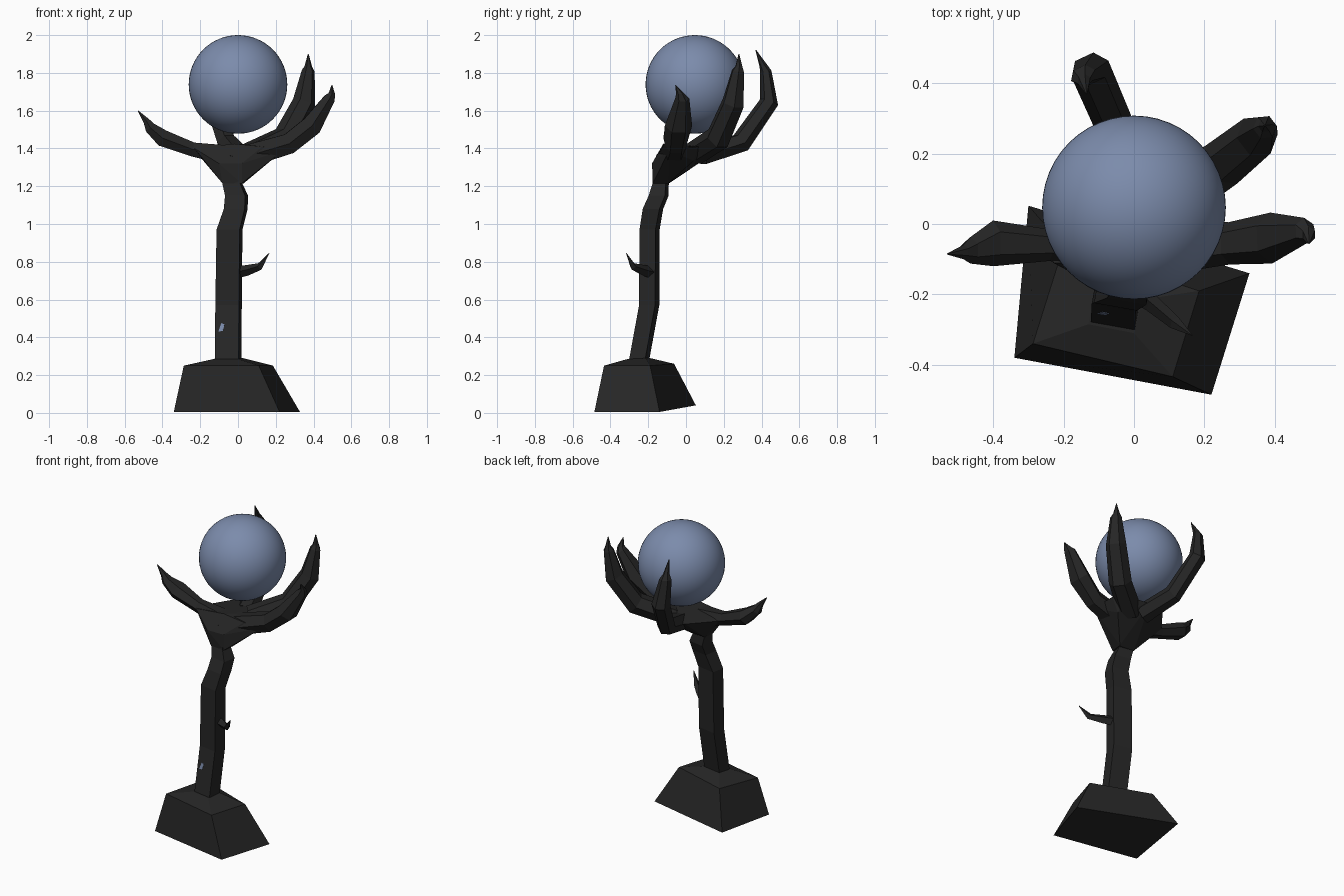
import bpy, bmesh, math
from mathutils import Vector


def material(name, rgb):
    m = bpy.data.materials.new(name)
    m.diffuse_color = (*rgb, 1)
    return m


DARK = material("charcoal", (0.019, 0.019, 0.019))
BLUE = material("slate_blue", (0.2, 0.26, 0.41))


def finish(bm, name, mat):
    bmesh.ops.recalc_face_normals(bm, faces=bm.faces)
    me = bpy.data.meshes.new(name)
    bm.to_mesh(me)
    bm.free()
    me.materials.append(mat)
    ob = bpy.data.objects.new(name, me)
    bpy.context.collection.objects.link(ob)
    return ob


def loft(name, rings, mat=DARK):
    """Skin a list of equal-sized point rings and cap both ends."""
    bm = bmesh.new()
    rows = [[bm.verts.new(p) for p in r] for r in rings]
    n = len(rows[0])
    for a, b in zip(rows, rows[1:]):
        for i in range(n):
            j = (i + 1) % n
            bm.faces.new((a[i], a[j], b[j], b[i]))
    bm.faces.new(rows[0])
    bm.faces.new(rows[-1])
    return finish(bm, name, mat)


def limb(name, stations, sides=6):
    """Tapered branch; stations are x, y, z, width, thickness."""
    pts = [Vector(s[:3]) for s in stations]
    run = pts[-1] - pts[0]
    side = Vector((-run.y, run.x, 0)).normalized()
    rings = []
    for k, s in enumerate(stations):
        t = (pts[min(k + 1, len(pts) - 1)] - pts[max(k - 1, 0)]).normalized()
        up = t.cross(side).normalized()
        rings.append([pts[k]
                      + side * (s[3] / 2 * math.cos(2 * math.pi * i / sides))
                      + up * (s[4] * 0.57 * math.sin(2 * math.pi * i / sides))
                      for i in range(sides)])
    return loft(name, rings)


# Base: skewed block with a sloping top
loft("base_block", [
    [(-0.34, -0.38, 0.005), (0.22, -0.485, 0.005), (0.328, -0.14, 0.005), (-0.30, 0.052, 0.04)],
    [(-0.287, -0.34, 0.25), (0.11, -0.434, 0.25), (0.185, -0.19, 0.25), (-0.20, -0.063, 0.26)],
    [(-0.13, -0.285, 0.285), (0.0, -0.31, 0.285), (0.025, -0.215, 0.29), (-0.11, -0.19, 0.29)],
])

# Trunk: turned square post with bends
U, N = Vector((0.984, -0.176, 0)), Vector((-0.176, -0.984, 0))
rings = []
for x, y, z, w, d in [(-0.053, -0.25, 0.27, 0.127, 0.086), (-0.05, -0.195, 0.57, 0.127, 0.086),
                      (-0.045, -0.193, 0.97, 0.124, 0.086), (-0.012, -0.175, 1.08, 0.112, 0.09),
                      (-0.008, -0.145, 1.15, 0.108, 0.088), (-0.03, -0.134, 1.215, 0.095, 0.07),
                      (-0.03, -0.12, 1.32, 0.12, 0.09)]:
    c = Vector((x, y, z))
    rings.append([c + U * (a * w / 2) + N * (b * d / 2)
                  for a, b in ((-1, 1), (1, 1), (1, -1), (-1, -1))])
loft("trunk", rings)

# Small blue chip on the trunk front
chip = []
for off in (0.038, 0.0445):
    chip.append([Vector((-0.052, -0.25 + 0.183 * (z - 0.27), z)) + N * off + U * s
                 for s, z in ((-0.045, 0.43), (-0.02, 0.435), (-0.012, 0.47), (-0.03, 0.475))])
loft("trunk_chip", chip, BLUE)

# Thorn on the trunk
limb("thorn", [(0.0, -0.19, 0.745, 0.06, 0.055), (0.05, -0.225, 0.755, 0.05, 0.05),
               (0.115, -0.28, 0.775, 0.038, 0.035), (0.165, -0.316, 0.845, 0.003, 0.003)], 4)

# Palm: faceted cup between wrist and fingers
bm = bmesh.new()
for p in [(-0.082, -0.165, 1.215), (0.02, -0.175, 1.215), (0.03, -0.095, 1.215), (-0.075, -0.09, 1.215),
          (-0.10, -0.18, 1.32), (0.02, -0.18, 1.32), (-0.23, -0.11, 1.40), (-0.23, -0.02, 1.39),
          (0.13, -0.125, 1.41), (0.24, -0.09, 1.39), (0.22, 0.06, 1.41), (0.15, 0.13, 1.41),
          (-0.10, 0.15, 1.40), (0.02, 0.17, 1.39), (0.0, 0.03, 1.305), (0.16, 0.04, 1.335),
          (-0.02, -0.12, 1.425)]:
    bm.verts.new(p)
bmesh.ops.convex_hull(bm, input=bm.verts)
finish(bm, "palm", DARK)

# Clawed fingers
limb("left_finger", [(-0.03, -0.08, 1.36, 0.16, 0.11), (-0.24, -0.06, 1.395, 0.09, 0.075),
                     (-0.40, -0.055, 1.455, 0.13, 0.09), (-0.465, -0.075, 1.51, 0.075, 0.06),
                     (-0.485, -0.08, 1.545, 0.04, 0.035), (-0.53, -0.085, 1.6, 0.004, 0.004)])
limb("right_finger", [(0.05, -0.07, 1.36, 0.16, 0.12), (0.27, -0.055, 1.425, 0.12, 0.11),
                      (0.39, -0.04, 1.52, 0.145, 0.11), (0.485, -0.02, 1.665, 0.075, 0.06),
                      (0.497, -0.03, 1.69, 0.045, 0.035), (0.497, -0.055, 1.735, 0.004, 0.004)])
limb("back_right_finger", [(0.06, 0.04, 1.37, 0.15, 0.11), (0.25, 0.17, 1.455, 0.14, 0.12),
                           (0.35, 0.25, 1.64, 0.125, 0.11), (0.372, 0.275, 1.81, 0.07, 0.06),
                           (0.372, 0.28, 1.835, 0.04, 0.035), (0.372, 0.28, 1.9, 0.004, 0.004)])
limb("back_left_finger", [(0.0, 0.08, 1.365, 0.14, 0.10), (-0.06, 0.29, 1.43, 0.11, 0.10),
                          (-0.125, 0.44, 1.645, 0.115, 0.085), (-0.145, 0.422, 1.81, 0.075, 0.05),
                          (-0.142, 0.408, 1.84, 0.04, 0.035), (-0.135, 0.37, 1.92, 0.004, 0.004)])

# Orb
bpy.ops.mesh.primitive_uv_sphere_add(segments=48, ring_count=32, radius=0.261, location=(0, 0.047, 1.739))
orb = bpy.context.object
orb.name = "orb"
orb.data.materials.append(BLUE)
bpy.ops.object.shade_smooth()
